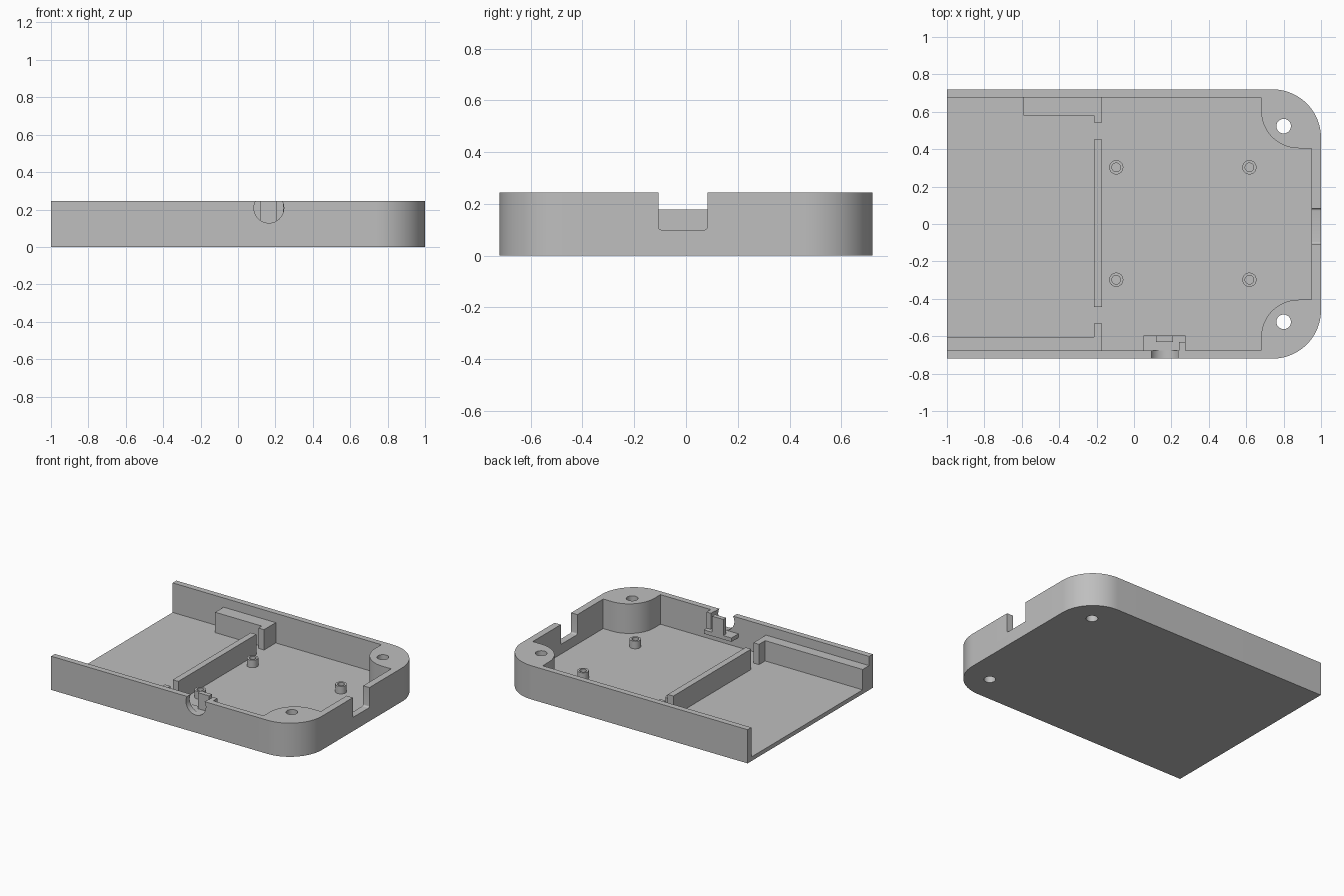
import bpy
import bmesh
import math
from mathutils import Matrix, Vector

if "Cube" in bpy.data.objects:
    bpy.data.objects.remove(bpy.data.objects["Cube"], do_unlink=True)

grey = bpy.data.materials.new("plain_grey")
grey.use_nodes = True
colour = (0.52, 0.52, 0.52, 1)
grey.diffuse_color = colour
grey.node_tree.nodes["Principled BSDF"].inputs["Base Color"].default_value = colour

H, FLOOR, LEDGE = 0.245, 0.03, 0.178


def arc(cx, cy, r, start, end, steps=20):
    angles = [math.radians(start + (end - start) * i / steps) for i in range(steps + 1)]
    return [(cx + r * math.cos(a), cy + r * math.sin(a)) for a in angles]


def prism(name, outline, low, high, axis="z"):
    """Extrude a 2D outline along z, or x (outline in y, z), or y (outline in x, z)."""
    place = {"z": lambda u, v: (u, v, low),
             "x": lambda u, v: (low, u, v),
             "y": lambda u, v: (u, low, v)}[axis]
    shift = {"z": (0, 0, high - low), "x": (high - low, 0, 0), "y": (0, high - low, 0)}[axis]
    bm = bmesh.new()
    face = bm.faces.new([bm.verts.new(place(u, v)) for u, v in outline])
    result = bmesh.ops.extrude_face_region(bm, geom=[face])
    moved = [g for g in result["geom"] if isinstance(g, bmesh.types.BMVert)]
    bmesh.ops.translate(bm, vec=Vector(shift), verts=moved)
    bmesh.ops.recalc_face_normals(bm, faces=bm.faces)
    mesh = bpy.data.meshes.new(name)
    bm.to_mesh(mesh)
    bm.free()
    mesh.materials.append(grey)
    obj = bpy.data.objects.new(name, mesh)
    bpy.context.collection.objects.link(obj)
    return obj


def box(name, x0, x1, y0, y1, z0, z1):
    return prism(name, [(x0, y0), (x1, y0), (x1, y1), (x0, y1)], z0, z1)


def circle(cx, cy, r, steps=32):
    return arc(cx, cy, r, 0, 360, steps)[:-1]


def activate(obj):
    bpy.ops.object.select_all(action="DESELECT")
    obj.select_set(True)
    bpy.context.view_layer.objects.active = obj


def cut(target, cutter):
    activate(target)
    mod = target.modifiers.new("cut", "BOOLEAN")
    mod.operation = "DIFFERENCE"
    mod.solver = "EXACT"
    mod.object = cutter
    bpy.ops.object.modifier_apply(modifier=mod.name)
    bpy.data.objects.remove(cutter, do_unlink=True)


def smooth(obj):
    activate(obj)
    bpy.ops.object.shade_smooth_by_angle(angle=math.radians(30))


# Tray body with two rounded corners
outer = [(-1, -0.72)] + arc(0.74, -0.46, 0.26, -90, 0) + arc(0.74, 0.46, 0.26, 0, 90) + [(-1, 0.72)]
tray = prism("tray", outer, 0, H)

# Cavity, open at one end and curving around the corner bosses
rear = [(0.95, 0.405)] + arc(0.88, 0.605, 0.2, 270, 180) + [(0.68, 0.677), (-1.1, 0.677)]
front = [(x, -y) for x, y in reversed(rear)]
cut(tray, prism("cavity_cutter", front + rear, FLOOR, 0.4))

# Screw holes through the bosses
for side in (-1, 1):
    cut(tray, prism("screw_cutter", circle(0.8, side * 0.523, 0.039), -0.1, 0.4))

# Port notch in the end wall and round opening in the front wall
r = 0.012
notch = arc(-0.107 + r, 0.1 + r, r, 180, 270, 5) + arc(0.083 - r, 0.1 + r, r, 270, 360, 5)
cut(tray, prism("notch_cutter", notch + [(0.083, 0.4), (-0.107, 0.4)], 0.92, 1.1, "x"))
cut(tray, prism("opening_cutter", circle(0.165, 0.208, 0.08, 48), -0.8, -0.66, "y"))
smooth(tray)

# Divider with ledges and end posts
box("divider", -0.215, -0.17, -0.443, 0.453, FLOOR, LEDGE)
box("rear_ledge", -0.59, -0.215, 0.58, 0.677, FLOOR, LEDGE)
box("rear_post", -0.215, -0.17, 0.542, 0.677, FLOOR, LEDGE)
box("front_ledge", -1, -0.215, -0.677, -0.603, FLOOR, LEDGE)
box("front_post", -0.215, -0.17, -0.677, -0.532, FLOOR, LEDGE)

# Bracket behind the round opening
box("bracket_shelf", 0.052, 0.275, -0.677, -0.597, 0.1, 0.128)
box("bracket_upright", 0.118, 0.208, -0.63, -0.597, 0.128, H)
box("bracket_side", 0.24, 0.275, -0.677, -0.63, 0.128, H)

# Hollow standoffs
for x in (-0.095, 0.617):
    for y in (-0.298, 0.303):
        standoff = prism("standoff", circle(x, y, 0.038), FLOOR, 0.085)
        cut(standoff, prism("standoff_cutter", circle(x, y, 0.023), FLOOR + 0.005, 0.2))
        smooth(standoff)
